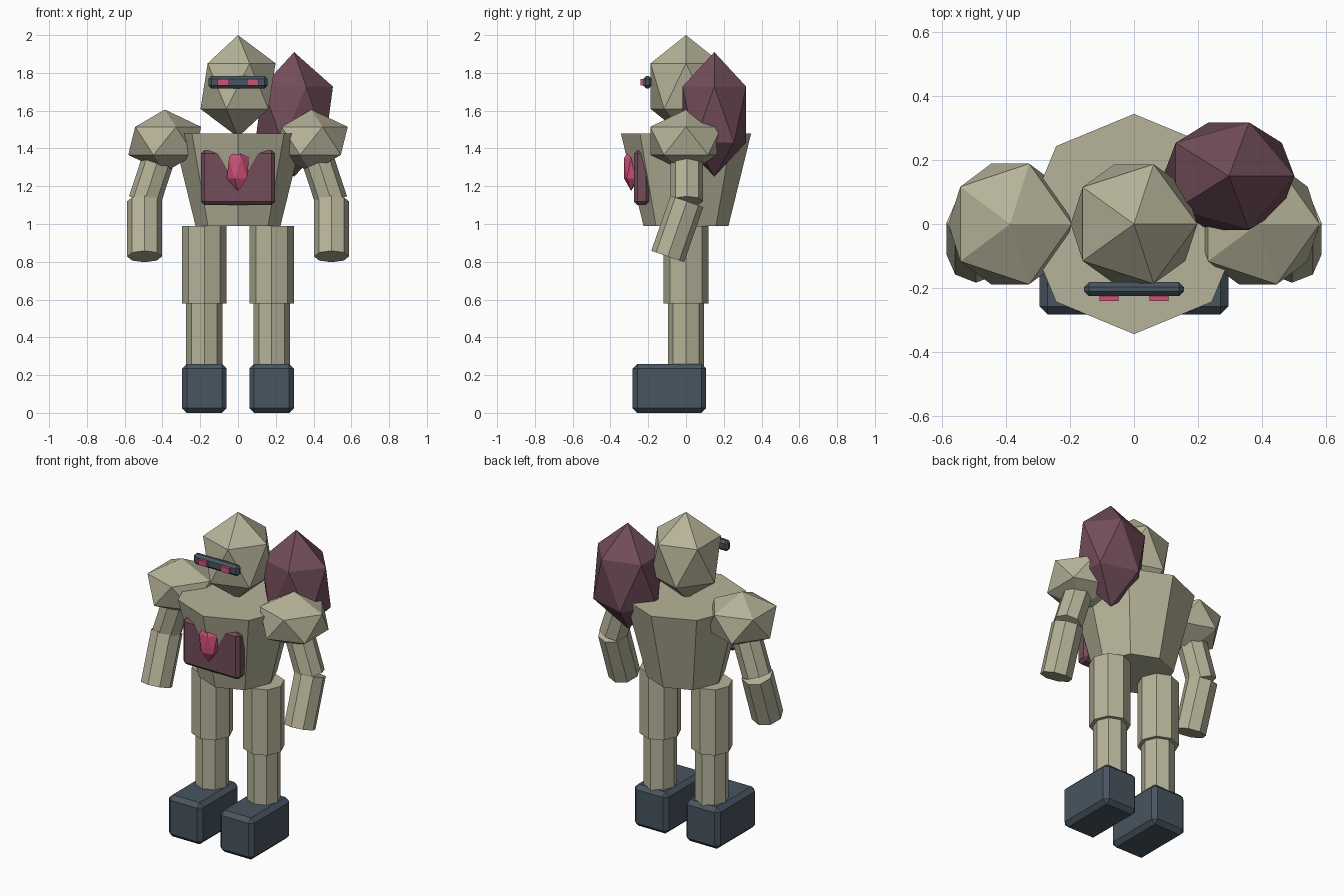
import bpy, math
from mathutils import Vector

if "Cube" in bpy.data.objects:
    bpy.data.objects.remove(bpy.data.objects["Cube"])


def material(name, rgb):
    m = bpy.data.materials.new(name)
    m.diffuse_color = (*rgb, 1)
    m.use_nodes = True
    m.node_tree.nodes["Principled BSDF"].inputs["Base Color"].default_value = m.diffuse_color
    return m


STONE = material("pale stone", (0.47, 0.45, 0.32))
SLATE = material("dark slate", (0.065, 0.09, 0.115))
PLUM = material("plum rock", (0.17, 0.075, 0.10))
PINK = material("glowing pink", (0.62, 0.08, 0.19))


def finish(name, mat):
    ob = bpy.context.object
    ob.name = name
    ob.data.materials.append(mat)
    return ob


def rock(name, loc, scale, mat):
    """Twenty-sided stone stretched to size."""
    bpy.ops.mesh.primitive_ico_sphere_add(subdivisions=1, radius=1, location=loc)
    ob = finish(name, mat)
    ob.scale = scale
    return ob


def limb(name, top, bottom, r, mat):
    """Eight-sided column between two points, tilted about x and y only."""
    a, b = Vector(top), Vector(bottom)
    d = a - b
    bpy.ops.mesh.primitive_cylinder_add(vertices=8, radius=r, depth=d.length,
                                        location=(a + b) / 2)
    ob = finish(name, mat)
    ob.rotation_euler = (-math.atan2(d.y, d.z), math.atan2(d.x, d.z), 0)
    return ob


def block(name, loc, size, bevel, mat):
    """Box with a single-step bevel."""
    bpy.ops.mesh.primitive_cube_add(size=1, location=loc)
    ob = finish(name, mat)
    for v in ob.data.vertices:
        v.co = [c * s for c, s in zip(v.co, size)]
    if bevel:
        mod = ob.modifiers.new("bevel", "BEVEL")
        mod.width, mod.segments = bevel, 1
    return ob


# Torso, wider at the shoulders
bpy.ops.mesh.primitive_cone_add(vertices=8, radius1=0.225, radius2=0.345,
                                depth=0.49, location=(0, 0, 1.235))
finish("torso", STONE)

# Head and visor
rock("head", (0, 0, 1.73), (0.222, 0.22, 0.27), STONE)
block("visor", (0, -0.204, 1.75), (0.312, 0.044, 0.066), 0.015, SLATE)

# Chest plate with gem, and the boulder on the back
block("chest_plate", (0, -0.235, 1.245), (0.39, 0.08, 0.29), 0.018, PLUM)
rock("chest_gem", (0, -0.29, 1.295), (0.066, 0.045, 0.12), PINK)
rock("back_boulder", (0.297, 0.15, 1.58), (0.23, 0.198, 0.33), PLUM)

# Paired parts
for side, s in (("left", -1), ("right", 1)):
    block(side + "_eye", (s * 0.078, -0.226, 1.75), (0.06, 0.032, 0.034), 0, PINK)
    rock(side + "_shoulder", (s * 0.388, 0, 1.44), (0.216, 0.222, 0.166), STONE)
    elbow = (s * 0.495, 0.005, 1.12)
    limb(side + "_upper_arm", (s * 0.39, 0.005, 1.44), elbow, 0.086, STONE)
    limb(side + "_forearm", elbow, (s * 0.495, -0.097, 0.828), 0.092, STONE)
    limb(side + "_thigh", (s * 0.178, 0, 0.99), (s * 0.178, 0, 0.58), 0.118, STONE)
    limb(side + "_shin", (s * 0.178, 0, 0.6), (s * 0.178, 0, 0.2), 0.096, STONE)
    block(side + "_foot", (s * 0.178, -0.088, 0.13), (0.236, 0.39, 0.26), 0.025, SLATE)
